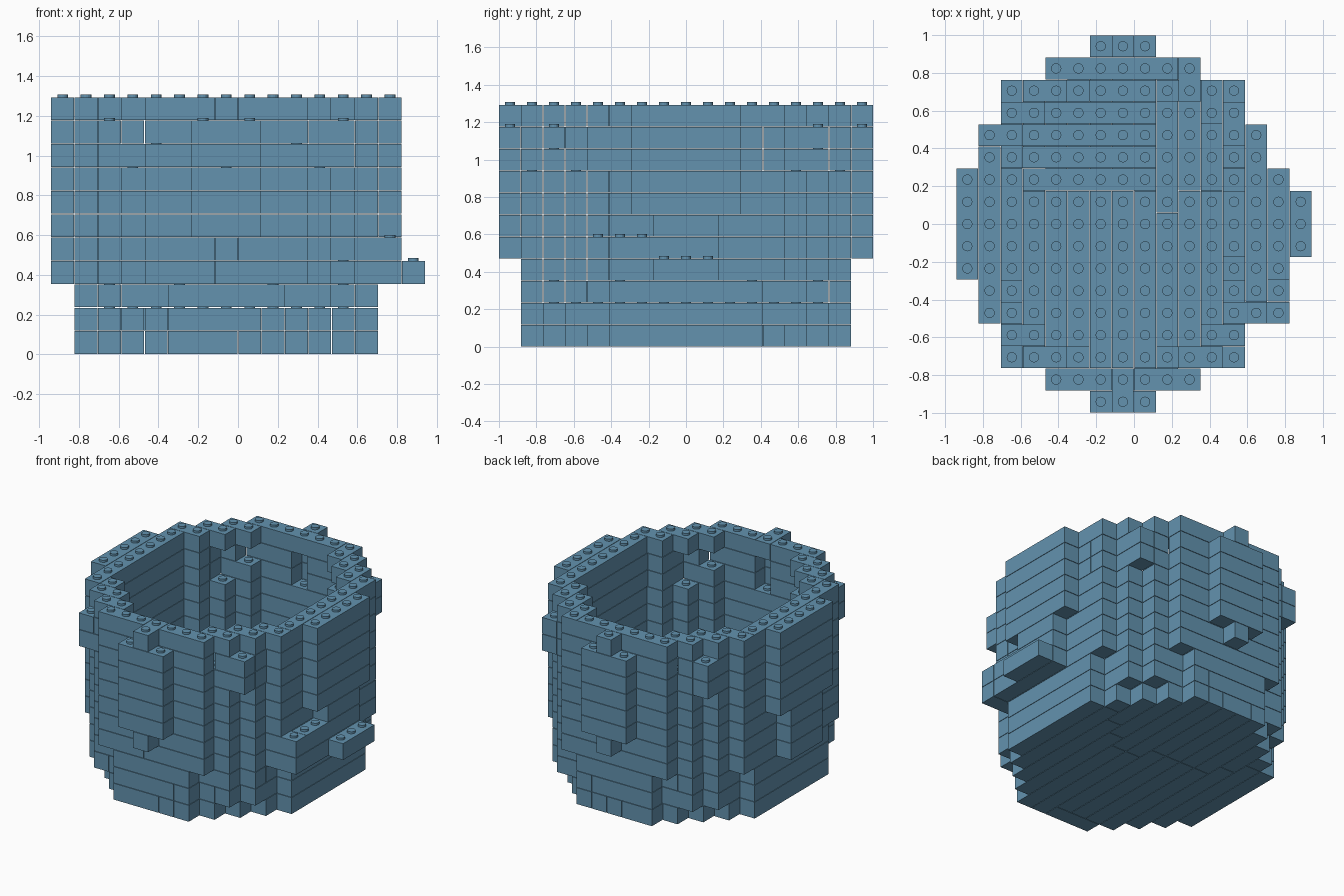
import bpy, bmesh
from mathutils import Matrix, Vector

old = bpy.data.objects.get("Cube")
if old:
    bpy.data.objects.remove(old, do_unlink=True)

U = 2 / 17            # cell size, also the course height
GAP = 0.0015          # seam on each side of a brick
NX, NY, TOP = 14, 16, 11   # last wall column, last wall row, number of courses

blue = bpy.data.materials.new("steel_blue")
blue.use_nodes = True
rgb = (0.125, 0.29, 0.43, 1)
blue.diffuse_color = rgb
blue.node_tree.nodes["Principled BSDF"].inputs["Base Color"].default_value = rgb


def corner(x, y, z):
    """Position of a grid corner."""
    return Vector((x * U - 8 * U, y * U - 8.5 * U, z * U))


def outline(k):
    """Cells inside the round outer shape of course k."""
    # first column of each row, from the front edge to the middle
    if k == 0:
        first = [99, 5, 4, 3, 2, 1, 1, 1, 1]
    elif k < 3:
        first = [99, 5, 3, 2, 2, 1, 1, 1, 1]
    else:
        first = [99, 4, 3, 2, 1, 1, 1, 0, 0]
        if k >= 4:
            first[0] = 6 if 5 <= k <= 9 else 7
        if k >= 6:
            first[6] = 0
        if k in (8, 9):
            first[2] = 2
    cells = set()
    for j in range(NY + 1):
        f = first[min(j, NY - j)]
        cells |= {(i, j) for i in range(f, NX - f + 1)}
    return cells


def course(k):
    """Solid floor courses below, a hollow wall above."""
    cells = outline(k)
    if k < 2:
        return cells
    near = [(a, b) for a in (-1, 0, 1) for b in (-1, 0, 1)]
    wall = {(i, j) for i, j in cells
            if any((i + a, j + b) not in cells for a, b in near)}
    # straight stretches stay closed behind the bulges on the four sides
    for j in range(5, 12):
        wall |= {(1, j), (NX - 1, j)}
    for i in (5, 6, 7, 8, 9):
        if i != 7 or k not in (8, 9):
            wall |= {(i, 1), (i, NY - 1)}
    if k == 9:
        wall -= {(i, j) for i in (4, 10) for j in (2, 14)}
    # side shelf, outer ledge and its inner counterpart
    if k in (3, 4):
        wall |= {(14, j) for j in (4, 5, 6)}
    if k == 3:
        wall |= {(i, j) for i in (12, 15) for j in (7, 8, 9)}
    return wall


def run(cells, start, step, limit):
    """Straight run of free cells from a start cell."""
    out, c = [], start
    while c in cells and len(out) < limit:
        out.append(c)
        c = (c[0] + step[0], c[1] + step[1])
    return out


def bricks(cells, k):
    """Split a course into bricks, with the seams shifted on odd courses."""
    free = set(cells)
    while free:
        start = min(free, key=lambda c: (c[1], c[0]))
        limit = 8 if len(free) < len(cells) else 3 + k % 3
        along_x = run(free, start, (1, 0), limit)
        along_y = run(free, start, (0, 1), limit)
        best = along_x if len(along_x) >= len(along_y) else along_y
        free -= set(best)
        yield best[0], best[-1]


def add_box(bm, lo, hi):
    size, mid = hi - lo, (lo + hi) / 2
    bmesh.ops.create_cube(bm, size=1, matrix=Matrix.Translation(mid) @ Matrix.Diagonal((*size, 1)))


def finish(bm, name):
    me = bpy.data.meshes.new(name)
    bm.to_mesh(me)
    bm.free()
    me.materials.append(blue)
    ob = bpy.data.objects.new(name, me)
    bpy.context.collection.objects.link(ob)


courses = [course(k) for k in range(TOP)] + [set()]
inset = Vector((GAP, GAP, GAP))

# Brick courses
for k in range(TOP):
    bm = bmesh.new()
    for a, b in bricks(courses[k], k):
        add_box(bm, corner(a[0], a[1], k) + inset, corner(b[0] + 1, b[1] + 1, k + 1) - inset)
    finish(bm, f"floor_course_{k + 1}" if k < 2 else f"wall_course_{k + 1}")

# Round studs on every uncovered brick top
bm = bmesh.new()
for k in range(TOP):
    for i, j in sorted(courses[k] - courses[k + 1]):
        at = corner(i + 0.5, j + 0.5, k + 1) + Vector((0, 0, 0.005))
        bmesh.ops.create_cone(bm, cap_ends=True, segments=16, radius1=0.027, radius2=0.027,
                              depth=0.016, matrix=Matrix.Translation(at))
finish(bm, "studs")
